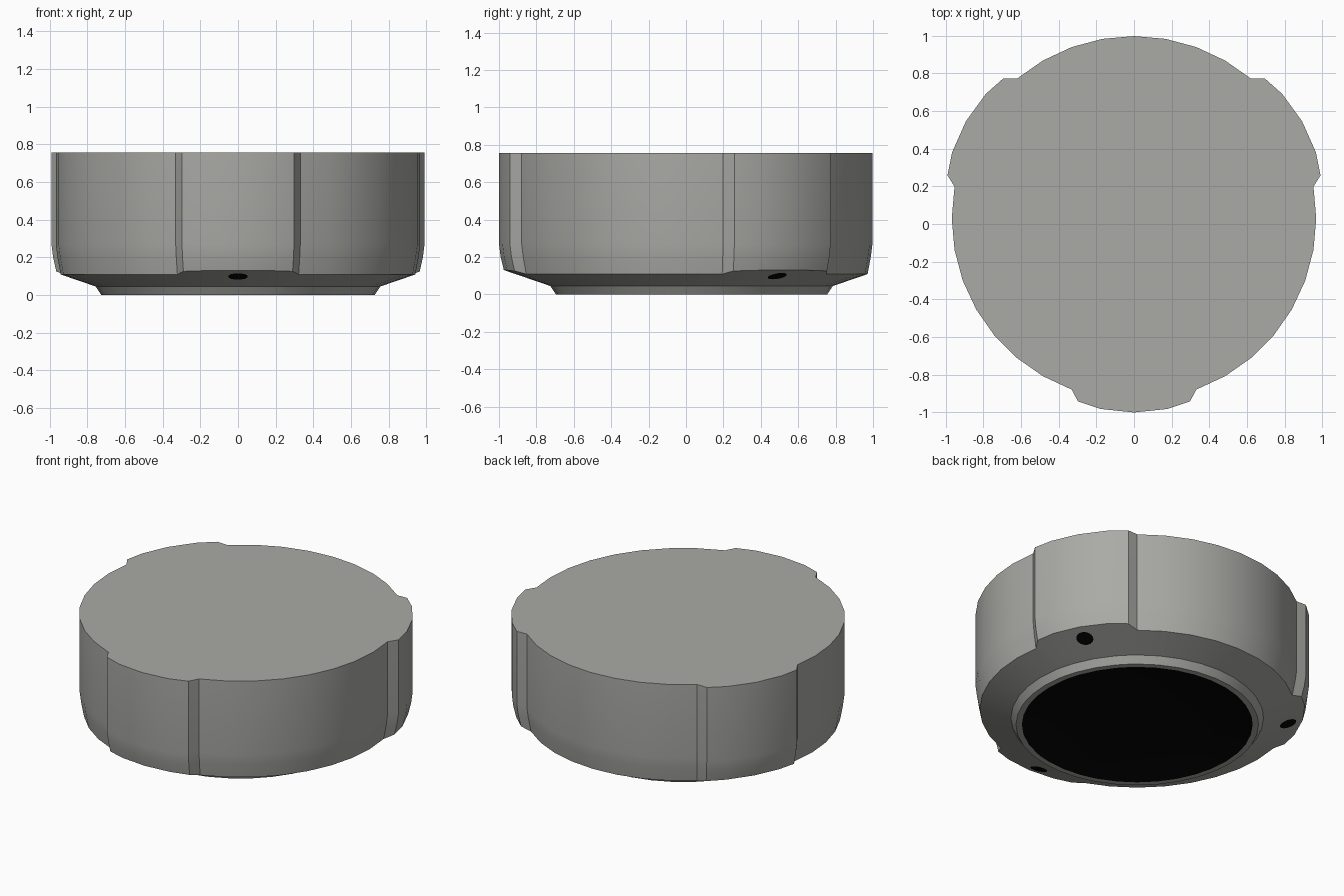
import bpy, bmesh, math
from mathutils import Vector, Matrix

if "Cube" in bpy.data.objects:
    bpy.data.objects.remove(bpy.data.objects["Cube"])

CY = 0.03                      # axis of the round body
TOP = 0.755
CONE_R, CONE_Z, SLOPE = 0.755, 0.045, 0.342
LENS_R, LENS_DEPTH = 0.69, 0.09


def material(name, rgb):
    m = bpy.data.materials.new(name)
    m.diffuse_color = (*rgb, 1)
    m.use_nodes = True
    m.node_tree.nodes["Principled BSDF"].inputs["Base Color"].default_value = m.diffuse_color
    return m


grey = material("warm grey", (0.40, 0.40, 0.38))
black = material("black", (0.0015, 0.0015, 0.0015))


def finish(bm, name, mat, angle=25):
    me = bpy.data.meshes.new(name)
    bm.to_mesh(me)
    bm.free()
    ob = bpy.data.objects.new(name, me)
    bpy.context.collection.objects.link(ob)
    me.materials.append(mat)
    bpy.ops.object.select_all(action='DESELECT')
    ob.select_set(True)
    bpy.context.view_layer.objects.active = ob
    bpy.ops.object.shade_smooth_by_angle(angle=math.radians(angle))
    return ob


def cone_z(r):
    return CONE_Z + (r - CONE_R) * SLOPE


# Outline: three raised lobes on a ten-degree-step circle
sector = [(-17, 1.016), (-10, 1.027), (0, 1.03), (10, 1.027), (17, 1.016)]
sector += [(a, 0.967) for a in range(20, 101, 10)]
outline = [(math.radians(c + a), r) for c in (-90, 30, 150) for a, r in sector]
n = len(outline)


def loft(bm, rings):
    loops = [[bm.verts.new((r * math.cos(a), CY + r * math.sin(a), z))
              for (a, _), (r, z) in zip(outline, ring)] for ring in rings]
    for up, low in zip(loops, loops[1:]):
        for i in range(n):
            j = (i + 1) % n
            bm.faces.new((up[i], low[i], low[j], up[j]))
    return loops


# Body: flat top, walls, sloped underside and narrow foot rim
rings = [[(r, TOP) for a, r in outline],
         [(r, 0.27) for a, r in outline],
         [(r - 0.009, 0.20) for a, r in outline],
         [(r - 0.026, cone_z(r - 0.026)) for a, r in outline]]
for r, z in ((CONE_R, CONE_Z), (0.725, 0), (LENS_R, 0)):
    rings.append([(r, z)] * n)
bm = bmesh.new()
loops = loft(bm, rings)
bm.faces.new(loops[0])
body = finish(bm, "body", grey)

# Lobe shoulders blend smoothly; only the inner corner stays sharp
me = body.data
sharp = me.attributes["sharp_edge"].data
for e in me.edges:
    a, b = e.vertices
    if abs(a - b) == n and max(a, b) < 4 * n and a % n % 14 in (0, 4):
        sharp[e.index].value = False

# Black dish set into the underside
bm = bmesh.new()
dish = [[(LENS_R * t, LENS_DEPTH * (1 - t * t))] * n
        for t in (1, 0.85, 0.7, 0.5, 0.3, 0.1)]
loops = loft(bm, dish)
bm.faces.new(loops[-1][::-1])
finish(bm, "underside_dish", black)

# Dark screw hole on the sloped underside of each lobe
for k, deg in enumerate((-90, 30, 150)):
    a = math.radians(deg)
    d = Vector((math.cos(a), math.sin(a), 0))
    normal = (d * SLOPE - Vector((0, 0, 1))).normalized()
    r = 0.915
    centre = d * r + Vector((0, CY, cone_z(r))) + normal * 0.002
    bm = bmesh.new()
    rot = normal.to_track_quat('Z', 'Y').to_matrix().to_4x4()
    bmesh.ops.create_circle(bm, cap_ends=True, segments=16, radius=0.052,
                            matrix=Matrix.Translation(centre) @ rot)
    finish(bm, f"screw_hole_{k + 1}", black)
